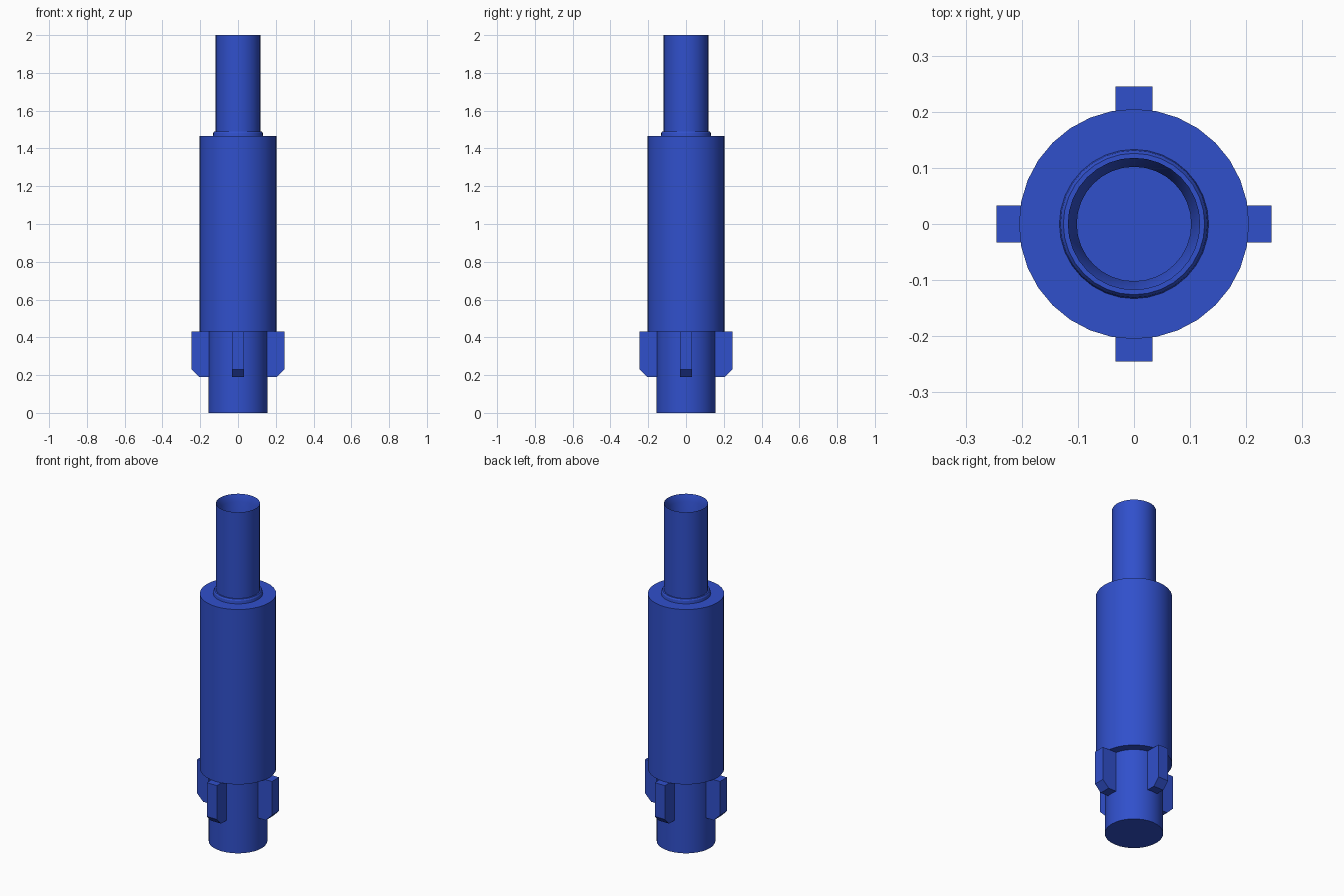
import bpy, bmesh, math
from mathutils import Matrix

if "Cube" in bpy.data.objects:
    bpy.data.objects.remove(bpy.data.objects["Cube"])

mat = bpy.data.materials.new("blue")
mat.diffuse_color = (0.03, 0.08, 0.6, 1)
mat.use_nodes = True
mat.node_tree.nodes["Principled BSDF"].inputs["Base Color"].default_value = mat.diffuse_color


def finish(name, bm):
    bmesh.ops.recalc_face_normals(bm, faces=bm.faces)
    mesh = bpy.data.meshes.new(name)
    bm.to_mesh(mesh)
    bm.free()
    mesh.materials.append(mat)
    ob = bpy.data.objects.new(name, mesh)
    bpy.context.collection.objects.link(ob)
    bpy.context.view_layer.objects.active = ob
    bpy.ops.object.select_all(action='DESELECT')
    ob.select_set(True)
    bpy.ops.object.shade_smooth_by_angle(angle=math.radians(25))
    return ob


def lathe(name, profile, sides=32):
    """Spin (radius, z) points about z and cap both ends."""
    bm = bmesh.new()
    rings = [[bm.verts.new((r * math.cos(i * math.tau / sides),
                            r * math.sin(i * math.tau / sides), z))
              for i in range(sides)] for r, z in profile]
    for a, b in zip(rings, rings[1:]):
        for i in range(sides):
            j = (i + 1) % sides
            bm.faces.new((a[i], a[j], b[j], b[i]))
    bm.faces.new(rings[0])
    bm.faces.new(rings[-1])
    return finish(name, bm)


# Lower plug, main sleeve and raised collar
lathe("lower_plug", [(0.157, 0), (0.157, 0.43)])
lathe("main_sleeve", [(0.205, 0.43), (0.205, 1.465)])
lathe("collar", [(0.133, 1.465), (0.131, 1.482), (0.126, 1.49)])

# Upper tube with a bevelled mouth and recessed bore
lathe("upper_tube", [(0.118, 1.49), (0.118, 2.0), (0.102, 1.96), (0.102, 1.6)])

# Four key fins with chamfered lower corners
FIN = [(0.145, 0.19), (0.205, 0.19), (0.245, 0.23), (0.245, 0.43), (0.145, 0.43)]
for k in range(4):
    bm = bmesh.new()
    face = bm.faces.new([bm.verts.new((x, -0.033, z)) for x, z in FIN])
    ext = bmesh.ops.extrude_face_region(bm, geom=[face])["geom"]
    bmesh.ops.translate(bm, vec=(0, 0.066, 0),
                        verts=[v for v in ext if isinstance(v, bmesh.types.BMVert)])
    bm.transform(Matrix.Rotation(k * math.pi / 2, 4, 'Z'))
    finish(f"key_fin_{k + 1}", bm)
